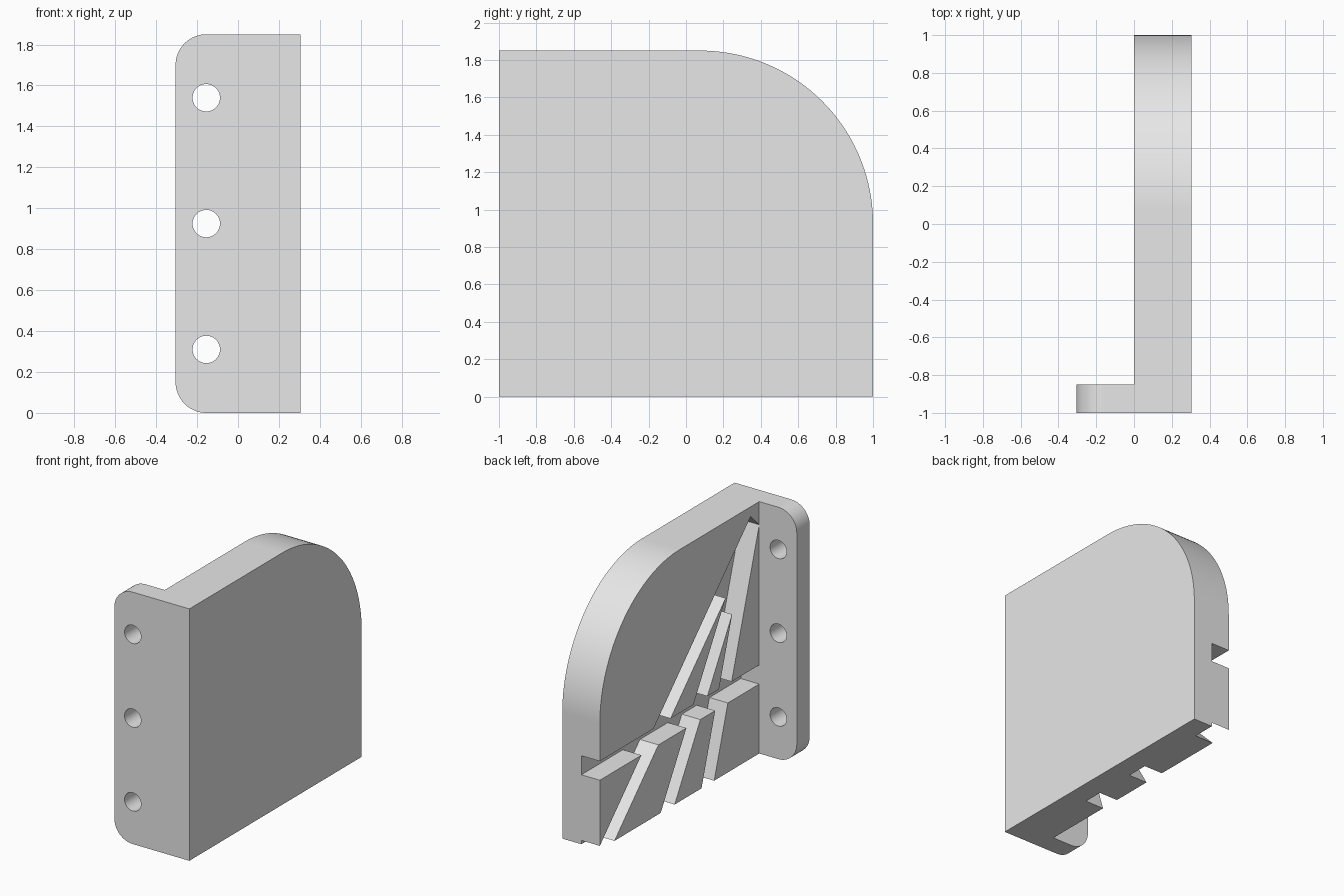
import bpy, bmesh
from math import sin, cos, pi, radians

old = bpy.data.objects.get("Cube")
if old:
    bpy.data.objects.remove(old, do_unlink=True)

W, H, T = 0.305, 1.85, 0.15      # half width, height, flange thickness
DEPTH, GROOVE = 0.15, 0.14       # groove depth and width

grey = bpy.data.materials.new("plain grey")
grey.use_nodes = True
grey.diffuse_color = (0.8, 0.8, 0.8, 1)
grey.node_tree.nodes["Principled BSDF"].inputs["Base Color"].default_value = (0.8, 0.8, 0.8, 1)


def arc(cu, cv, r, a0, a1, n):
    return [(cu + r * cos(radians(a0 + (a1 - a0) * i / n)),
             cv + r * sin(radians(a0 + (a1 - a0) * i / n))) for i in range(n + 1)]


def prism(name, profile, axis, start, end):
    """Extrude a profile along x (profile is y,z) or along y (profile is x,z)."""
    bm = bmesh.new()
    place = (lambda u, v: (start, u, v)) if axis == "x" else (lambda u, v: (u, start, v))
    face = bm.faces.new([bm.verts.new(place(u, v)) for u, v in profile])
    new = bmesh.ops.extrude_face_region(bm, geom=[face])["geom"]
    step = (end - start, 0, 0) if axis == "x" else (0, end - start, 0)
    bmesh.ops.translate(bm, vec=step, verts=[g for g in new if isinstance(g, bmesh.types.BMVert)])
    bmesh.ops.recalc_face_normals(bm, faces=bm.faces)
    mesh = bpy.data.meshes.new(name)
    bm.to_mesh(mesh)
    bm.free()
    mesh.materials.append(grey)
    ob = bpy.data.objects.new(name, mesh)
    bpy.context.collection.objects.link(ob)
    return ob


def activate(ob):
    bpy.ops.object.select_all(action="DESELECT")
    ob.select_set(True)
    bpy.context.view_layer.objects.active = ob


def combine(target, tool, operation):
    mod = target.modifiers.new("combine", "BOOLEAN")
    mod.operation, mod.solver, mod.object = operation, "EXACT", tool
    activate(target)
    bpy.ops.object.modifier_apply(modifier=mod.name)
    bpy.data.objects.remove(tool, do_unlink=True)


# Upright plate with one large rounded corner at the back
R = H / 2
plate = prism("bracket_plate", [(-1, 0), (1, 0)] + arc(1 - R, H - R, R, 0, 90, 40) + [(-1, H)],
              "x", 0, W)

# Three fanned grooves meeting near the top of the flange
py, pz = T - 1, 1.68
for angle in (45, 59.7, 72.7):
    a = radians(angle)
    d, n = (cos(a), -sin(a)), (sin(a), cos(a))
    rect = [(py + d[0] * s + n[0] * w, pz + d[1] * s + n[1] * w)
            for s, w in ((0, 0), (2.8, 0), (2.8, GROOVE), (0, GROOVE))]
    combine(plate, prism("groove_cutter", rect, "x", -0.1, DEPTH), "DIFFERENCE")

# Level groove running out through the back edge
level = [(T - 1, 0.51), (1.2, 0.51), (1.2, 0.51 + GROOVE), (T - 1, 0.51 + GROOVE)]
combine(plate, prism("groove_cutter", level, "x", -0.1, DEPTH), "DIFFERENCE")

# Mounting flange with rounded outer corners and three screw holes
r = 0.15
outline = [(0.1, 0), (0.1, H)] + arc(r - W, H - r, r, 90, 180, 16) + arc(r - W, r, r, 180, 270, 16)
flange = prism("mounting_flange", outline, "y", -1, T - 1)
for z in (0.31, H / 2, 1.54):
    hole = prism("hole_cutter", arc(-0.155, z, 0.067, 0, 360, 40)[:-1], "y", -1.2, -0.6)
    combine(flange, hole, "DIFFERENCE")
combine(plate, flange, "UNION")

# Smooth arcs, crisp corners, flat panels
activate(plate)
bpy.ops.object.shade_smooth_by_angle(angle=radians(30))
weighted = plate.modifiers.new("flat panels", "WEIGHTED_NORMAL")
weighted.keep_sharp = True
